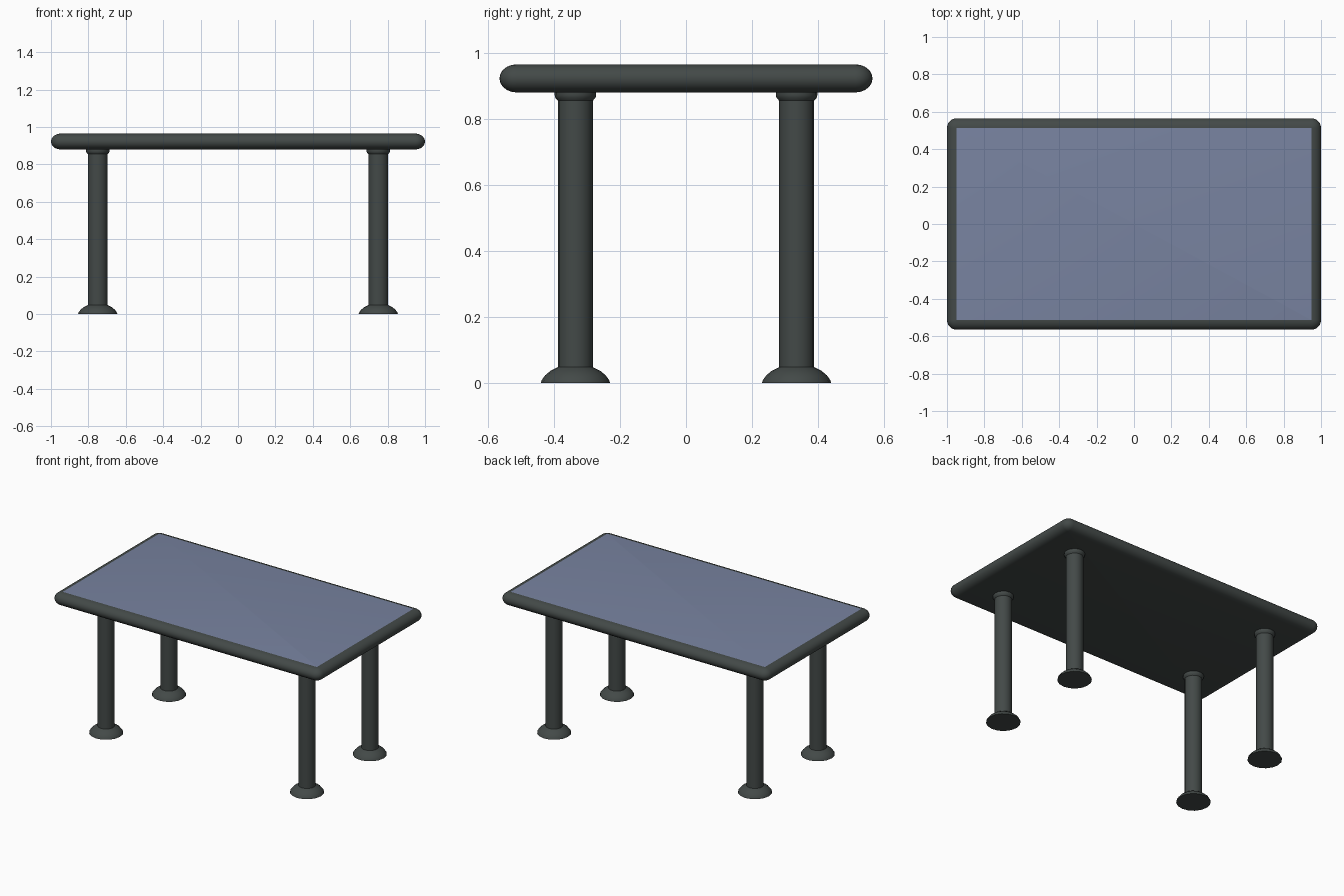
import bpy, bmesh, math

if "Cube" in bpy.data.objects:
    bpy.data.objects.remove(bpy.data.objects["Cube"])


def material(name, rgb):
    m = bpy.data.materials.new(name)
    m.diffuse_color = (*rgb, 1.0)
    m.use_nodes = True
    m.node_tree.nodes["Principled BSDF"].inputs["Base Color"].default_value = m.diffuse_color
    return m


frame_mat = material("dark grey metal", (0.056, 0.067, 0.064))
panel_mat = material("slate blue top", (0.188, 0.227, 0.352))


def loft(name, rings, mats):
    """Skin a stack of closed rings and cap both ends."""
    bm = bmesh.new()
    loops = [[bm.verts.new(p) for p in ring] for ring in rings]
    n = len(loops[0])
    for a, b in zip(loops, loops[1:]):
        for i in range(n):
            j = (i + 1) % n
            bm.faces.new((a[i], a[j], b[j], b[i]))
    bm.faces.new(loops[0][::-1])
    top = bm.faces.new(loops[-1])
    top.material_index = len(mats) - 1
    bmesh.ops.recalc_face_normals(bm, faces=bm.faces[:])
    mesh = bpy.data.meshes.new(name)
    bm.to_mesh(mesh)
    bm.free()
    for m in mats:
        mesh.materials.append(m)
    obj = bpy.data.objects.new(name, mesh)
    bpy.context.collection.objects.link(obj)
    bpy.ops.object.select_all(action='DESELECT')
    obj.select_set(True)
    bpy.context.view_layer.objects.active = obj
    bpy.ops.object.shade_smooth_by_angle(angle=math.radians(35))
    return obj


# Tabletop: rounded rectangle with a half-round rim; the top cap is the panel
CX, CY, RIM, MID, HALF = 0.948, 0.513, 0.052, 0.9225, 0.0425


def rounded_rect(r, z, seg=6):
    pts = []
    for q, (sx, sy) in enumerate(((1, 1), (-1, 1), (-1, -1), (1, -1))):
        for k in range(seg + 1):
            a = math.pi / 2 * (q + k / seg)
            pts.append((sx * CX + r * math.cos(a), sy * CY + r * math.sin(a), z))
    return pts


rim = []
for k in range(11):
    a = math.pi * (k / 10 - 0.5)
    rim.append(rounded_rect(max(RIM * math.cos(a), 0.001), MID + HALF * math.sin(a)))
loft("tabletop", rim, [frame_mat, panel_mat])

# Legs: turned profile with domed foot and top collar (radius, height)
PROFILE = [(0.105, 0.0), (0.102, 0.009), (0.092, 0.023), (0.075, 0.037), (0.053, 0.048),
           (0.053, 0.855), (0.061, 0.864), (0.063, 0.872), (0.063, 0.882)]
SIDES = 16
for sx, side in ((-1, "left"), (1, "right")):
    for sy, end in ((-1, "front"), (1, "back")):
        rings = [[(sx * 0.75 + r * math.cos(2 * math.pi * i / SIDES),
                   sy * 0.335 + r * math.sin(2 * math.pi * i / SIDES), z)
                  for i in range(SIDES)] for r, z in PROFILE]
        loft(f"{end}_{side}_leg", rings, [frame_mat])
